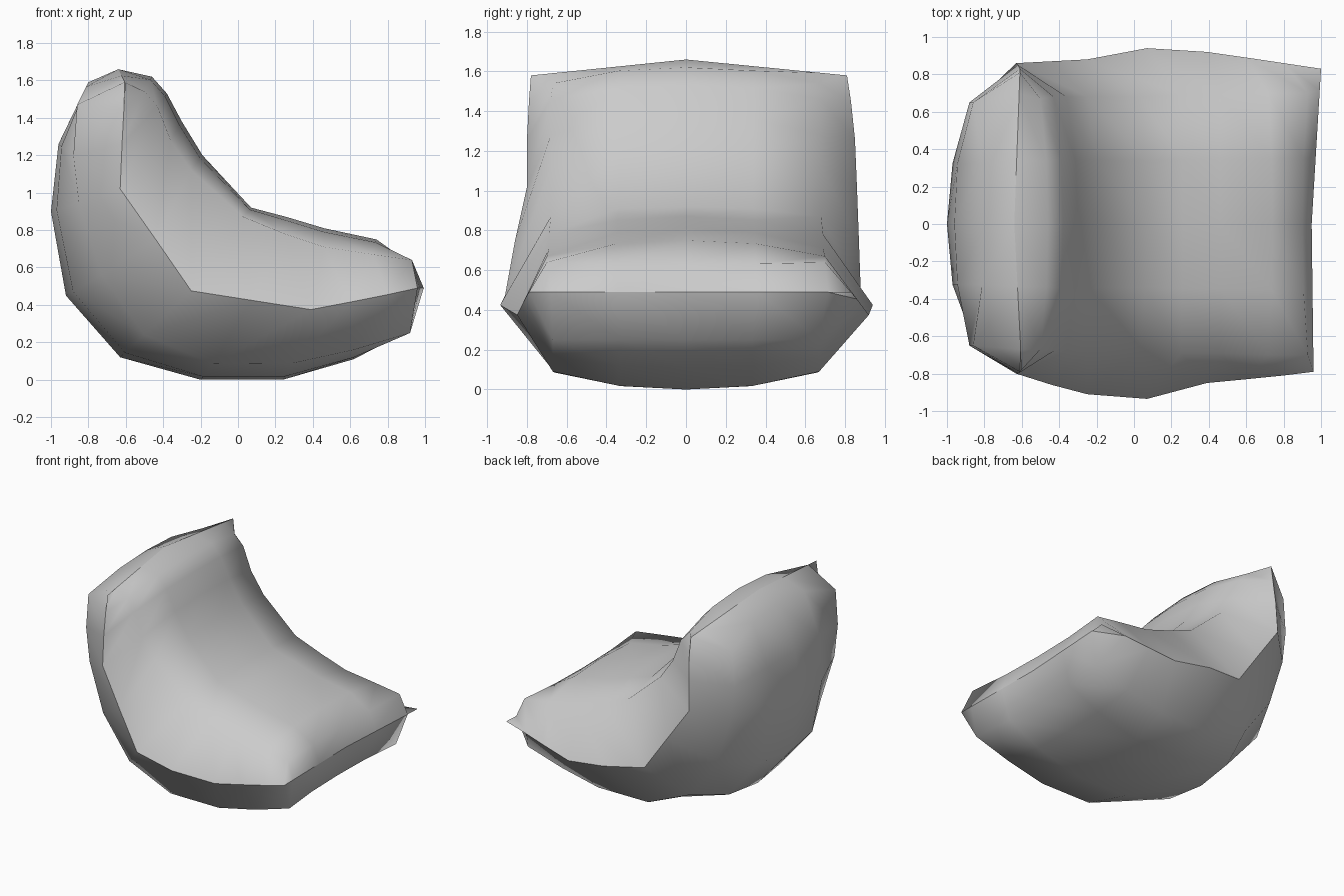
import bpy
import bmesh
from mathutils import Vector

cube = bpy.data.objects.get("Cube")
if cube:
    bpy.data.objects.remove(cube, do_unlink=True)

# Front lip and top hem: right corner, centre, left corner
LIP = ((.96, -.79, .49), (.95, 0, .49), (1, .83, .49))
HEM = ((-.60, -.78, 1.58), (-.64, 0, 1.66), (-.61, .81, 1.58))

# Stations between them, front to top. Seam (x, right y, left y, z), then
# for cushion and shell: centre (x, z) and rounded edge (x, y, z)
ROWS = [
    ((.80, -.81, .86, .455), (.90, .63), (.93, .70, .64), (.88, .25), (.92, .67, .25)),
    ((.60, -.83, .89, .415), (.74, .75), (.72, .70, .67), (.62, .11), (.62, .67, .16)),
    ((.39, -.85, .92, .375), (.46, .81), (.46, .69, .71), (.24, 0), (.30, .67, .09)),
    ((.07, -.935, .94, .425), (.26, .87), (.25, .69, .78), (-.20, 0), (-.13, .66, .085)),
    ((-.25, -.91, .88, .475), (.07, .92), (.03, .68, .87), (-.63, .12), (-.50, .65, .24)),
    ((-.44, -.86, .87, .75), (-.19, 1.2), (-.25, .68, 1.12), (-.92, .45), (-.73, .65, .56)),
    ((-.63, -.80, .86, 1.02), (-.3, 1.38), (-.36, .68, 1.28), (-1, .9), (-.85, .65, .94)),
    ((-.62, -.80, .85, 1.26), (-.38, 1.53), (-.43, .68, 1.46), (-.96, 1.26), (-.88, .65, 1.2)),
    ((-.61, -.79, .83, 1.45), (-.46, 1.62), (-.5, .67, 1.54), (-.8, 1.59), (-.86, .65, 1.47)),
]


def panel_row(bm, centre, edge):
    """Five vertices across a panel, mirrored about the middle."""
    middle = Vector((centre[0], 0, centre[1]))
    edge = Vector(edge)
    half = middle.lerp(edge, .2)
    half.y = edge.y / 2
    points = [edge, half, middle, half, edge]
    sides = (-1, -1, 1, 1, 1)
    return [bm.verts.new((p.x, p.y * s, p.z)) for p, s in zip(points, sides)]


def end_row(bm, right, centre, left):
    """Straight hem shared by the cushion and the shell."""
    right, centre, left = Vector(right), Vector(centre), Vector(left)
    points = [centre.lerp(right, t) for t in (1, .86, .43)]
    points += [centre.lerp(left, t) for t in (0, .43, .86, 1)]
    return [bm.verts.new(p) for p in points]


bm = bmesh.new()
lip = end_row(bm, *LIP)
hem = end_row(bm, *HEM)
cushion, shell = [lip], [lip]
for (x, right_y, left_y, z), top, top_edge, under, under_edge in ROWS:
    right = bm.verts.new((x, right_y, z))
    left = bm.verts.new((x, left_y, z))
    cushion.append([right, *panel_row(bm, top, top_edge), left])
    shell.append([right, *panel_row(bm, under, under_edge), left])
cushion.append(hem)
shell.append(hem)

# Skin the cushion and the shell, which share the seam
for grid in (cushion, shell):
    for r0, r1 in zip(grid, grid[1:]):
        for k in range(len(r0) - 1):
            bm.faces.new((r0[k], r0[k + 1], r1[k + 1], r1[k]))
bmesh.ops.recalc_face_normals(bm, faces=bm.faces)

# Smooth panels with a crisp seam all the way round
seam_verts = set(lip + hem)
for row in cushion:
    seam_verts.update((row[0], row[-1]))
for f in bm.faces:
    f.smooth = True
for e in bm.edges:
    if seam_verts.issuperset(e.verts):
        e.smooth = False

mesh = bpy.data.meshes.new("bean_bag_seat")
bm.to_mesh(mesh)
bm.free()
seat = bpy.data.objects.new("bean_bag_seat", mesh)
bpy.context.collection.objects.link(seat)

# Plain grey fabric
grey = bpy.data.materials.new("grey_fabric")
grey.use_nodes = True
colour = (.6, .6, .6, 1)
grey.diffuse_color = colour
grey.node_tree.nodes["Principled BSDF"].inputs["Base Color"].default_value = colour
mesh.materials.append(grey)
